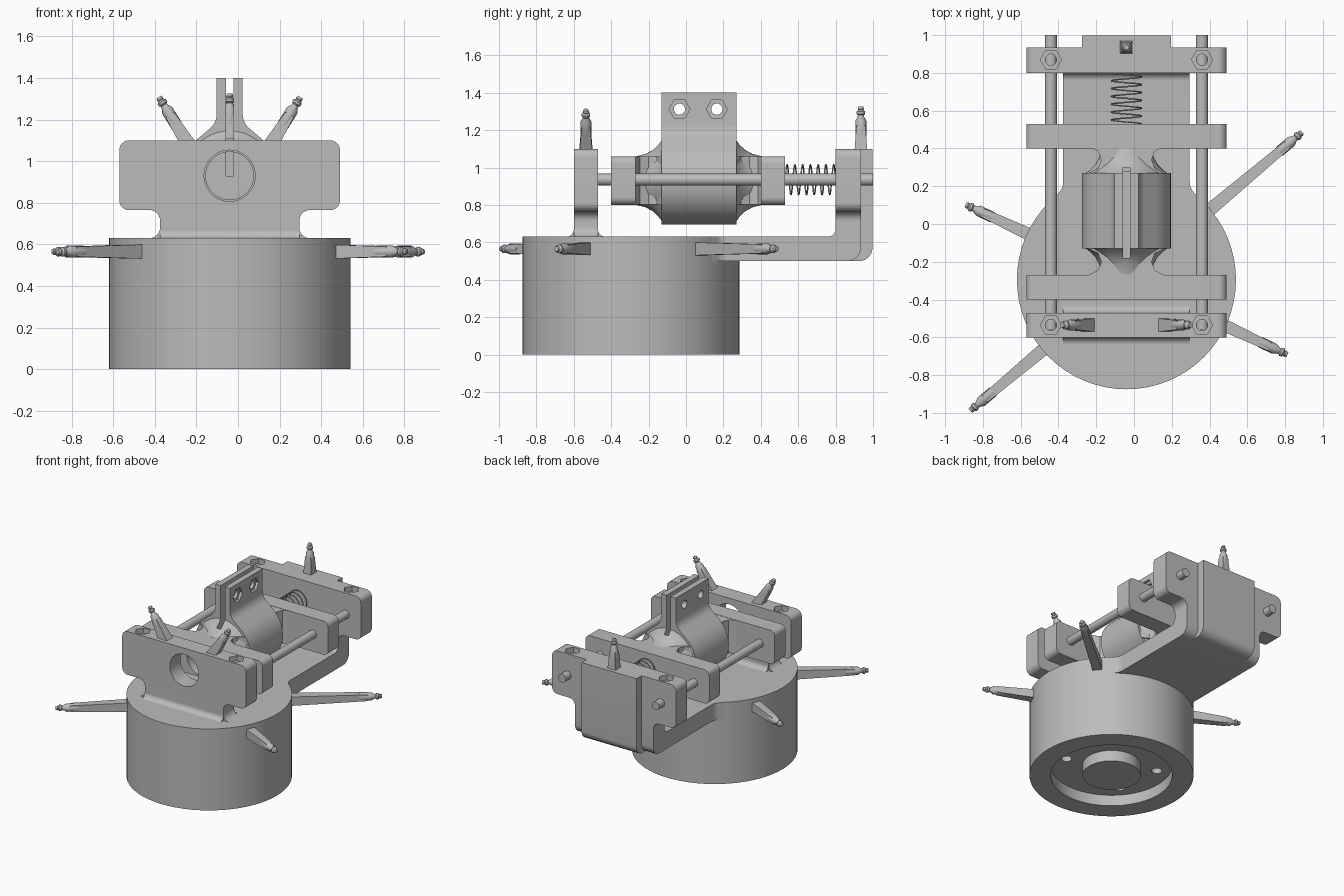
import bpy, bmesh, math
from mathutils import Vector, Matrix

cube = bpy.data.objects.get("Cube")
if cube:
    bpy.data.objects.remove(cube, do_unlink=True)

CX, CZ, DY = -0.04, 0.93, -0.295      # mechanism axis and drum centre
grey = bpy.data.materials.new("plain_grey")
grey.use_nodes = True
grey.diffuse_color = (0.5, 0.5, 0.5, 1)
grey.node_tree.nodes["Principled BSDF"].inputs["Base Color"].default_value = (0.5, 0.5, 0.5, 1)


def finish(name, bm):
    bmesh.ops.remove_doubles(bm, verts=bm.verts, dist=1e-5)
    bmesh.ops.recalc_face_normals(bm, faces=bm.faces)
    me = bpy.data.meshes.new(name)
    bm.to_mesh(me)
    bm.free()
    me.materials.append(grey)
    ob = bpy.data.objects.new(name, me)
    bpy.context.collection.objects.link(ob)
    return ob


def fillet(pts, n=6):
    """Round each corner given as (u, v, radius); plain (u, v) stays sharp."""
    out = []
    for i, p in enumerate(pts):
        c = Vector(p[:2])
        if len(p) < 3:
            out.append(c)
            continue
        a = (Vector(pts[i - 1][:2]) - c).normalized()
        b = (Vector(pts[(i + 1) % len(pts)][:2]) - c).normalized()
        half = a.angle(b) / 2
        mid = c + (a + b).normalized() * p[2] / math.sin(half)
        t = p[2] / math.tan(half)
        s, e = c + a * t - mid, c + b * t - mid
        for k in range(n + 1):
            out.append(mid + s.lerp(e, k / n).normalized() * p[2])
    return out


def prism(name, pts, axis, lo, hi):
    """Extrude a rounded outline along a world axis."""
    place = {"x": lambda u, v, w: (w, u, v), "y": lambda u, v, w: (u, w, v),
             "z": lambda u, v, w: (u, v, w)}[axis]
    bm = bmesh.new()
    flat = fillet(pts)
    rings = [[bm.verts.new(place(p[0], p[1], w)) for p in flat] for w in (lo, hi)]
    for r in rings:
        bm.faces.new(r)
    for i in range(len(flat)):
        bm.faces.new([rings[0][i - 1], rings[0][i], rings[1][i], rings[1][i - 1]])
    return finish(name, bm)


def mirrored(half):
    """Full outline around the mechanism axis from its +x half."""
    return ([(CX + p[0], *p[1:]) for p in half]
            + [(CX - p[0], *p[1:]) for p in reversed(half)])


def lathe(name, pts, base, direction=(0, 0, 1), segs=32):
    """Revolve (radius, height) points around a direction."""
    bm = bmesh.new()
    rings = []
    for r, h in [(0, pts[0][1])] + pts + [(0, pts[-1][1])]:
        rings.append([bm.verts.new((r * math.cos(k * math.tau / segs),
                                    r * math.sin(k * math.tau / segs), h)) for k in range(segs)])
    for a, b in zip(rings, rings[1:]):
        for k in range(segs):
            bm.faces.new([a[k - 1], a[k], b[k], b[k - 1]])
    turn = Vector(direction).to_track_quat("Z", "Y").to_matrix().to_4x4()
    bm.transform(Matrix.Translation(base) @ turn)
    bmesh.ops.remove_doubles(bm, verts=bm.verts, dist=1e-5)
    bmesh.ops.dissolve_degenerate(bm, edges=bm.edges, dist=1e-6)
    return finish(name, bm)


def cyl(name, r, base, direction, length, segs=32):
    return lathe(name, [(r, 0), (r, length)], base, direction, segs)


def cut(targets, cutters):
    """Subtract cutters from targets, then discard the cutters."""
    for ob in targets:
        for c in cutters:
            m = ob.modifiers.new("cut", "BOOLEAN")
            m.operation, m.solver, m.object = "DIFFERENCE", "EXACT", c
        bpy.context.view_layer.update()
        dg = bpy.context.evaluated_depsgraph_get()
        me = bpy.data.meshes.new_from_object(ob.evaluated_get(dg))
        ob.modifiers.clear()
        ob.data = me
    for c in cutters:
        bpy.data.objects.remove(c, do_unlink=True)


def nozzle(name, base, direction, length):
    """Square tapered stem with a round barbed tip."""
    d = Vector(direction).normalized()
    q, s = math.sqrt(2), length - 0.1
    stem = lathe(name + "_stem", [(0.036 * q, 0), (0.024 * q, s)], base, d, 4)
    turn = d.to_track_quat("Z", "Y").to_matrix().to_4x4()
    m = Matrix.Translation(base) @ turn
    stem.data.transform(m @ Matrix.Rotation(math.pi / 4, 4, "Z") @ m.inverted())
    tip = [(0.029, 0), (0.029, -0.075), (0.018, -0.055), (0.016, -0.045), (0.023, -0.038),
           (0.023, -0.026), (0.014, -0.018), (0.017, -0.012), (0.013, 0)]
    lathe(name + "_tip", [(r, h + (length if i else s - 0.06)) for i, (r, h) in enumerate(tip)],
          base, d, 16)


# Drum with a ring groove underneath, and its lid
drum = lathe("drum", [(0.205, 0), (0.205, 0.085), (0.43, 0.085), (0.43, 0), (0.58, 0), (0.58, 0.53)],
             (CX, DY, 0), segs=64)
lathe("drum_lid", [(0.58, 0.53), (0.58, 0.63)], (CX, DY, 0), segs=64)
holes = []
for i, (deg, reach) in enumerate([(40, 1.215), (155, 0.94), (220, 1.08), (-25, 0.94)]):
    d = Vector((math.cos(math.radians(deg)), math.sin(math.radians(deg)), 0))
    centre = Vector((CX, DY, 0))
    nozzle(f"drum_nozzle_{i + 1}", centre + d * 0.5 + Vector((0, 0, 0.565)), d, reach - 0.5)
    holes.append(cyl("hole_cutter", 0.037, centre + d * 0.33 + Vector((0, 0, 0.05)), (0, 0, 1), 0.3))
cut([drum], holes)

# Front upright with flared foot
ears = [(0.53, 1.1, 0.045), (0.53, 0.765, 0.045), (0.335, 0.765, 0.05)]
front_plate = prism("front_plate", mirrored(ears + [(0.335, 0.63, 0.05), (0.39, 0.63), (0.39, 0.6)]),
                    "y", -0.6, -0.47)
prism("front_plate_foot", [(-0.64, 0.6), (-0.64, 0.63), (-0.6, 0.63, 0.038), (-0.6, 0.72),
                           (-0.47, 0.72), (-0.47, 0.63, 0.038), (-0.43, 0.63), (-0.43, 0.6)],
      "x", CX - 0.335, CX + 0.335)
cut([front_plate], [cyl("bore_cutter", 0.123, (CX, -0.7, CZ), (0, 1, 0), 0.3, 48)])

# Rear bracket: arm, bend, eared plate and raised pad
prism("rear_arm", mirrored([(0.335, 0.5), (0.335, 0.19, 0.08), (0.45, 0.07), (0.45, -0.1)]),
      "z", 0.5, 0.63)
prism("rear_bend", [(0.5, 0.5), (0.935, 0.5, 0.07), (0.935, 0.9), (0.8, 0.9), (0.8, 0.63, 0.04),
                    (0.5, 0.63)], "x", CX - 0.335, CX + 0.335)
rear_plate = prism("rear_plate", mirrored(ears + [(0.335, 0.6)]), "y", 0.8, 0.935)
prism("rear_pad", [(0.85, 0.5), (0.997, 0.5, 0.07), (0.997, 1.1), (0.9, 1.1), (0.9, 0.6), (0.85, 0.6)],
      "x", CX - 0.235, CX + 0.235)

# Hexagonal screw pockets on both plates
for plate, y in ((front_plate, -0.535), (rear_plate, 0.87)):
    for x in (CX - 0.4, CX + 0.4):
        cut([plate], [cyl("pocket_cutter", 0.056, (x, y, 1.06), (0, 0, 1), 0.1, 6),
                      cyl("screw_cutter", 0.03, (x, y, 0.95), (0, 0, 1), 0.2)])

# Nozzles on top of the plates
for side, word in ((1, "left"), (-1, "right")):
    nozzle(f"front_{word}_nozzle", (CX + side * 0.195, -0.535, 1.075), (side * 0.53, 0, 0.85), 0.275)
nozzle("rear_nozzle", (CX, 0.935, 1.06), (0, 0, 1), 0.265)

# Guide rods
for side, word in ((1, "left"), (-1, "right")):
    cyl(f"{word}_guide_rod", 0.032, (CX + side * 0.4, -0.56, 0.935), (0, 1, 0), 1.56)

# Sliding carriage: two blocks, two necks and a split clamp
block = mirrored([(0.53, 1.06, 0.04), (0.53, 0.8, 0.04)])
front_block = prism("carriage_front_block", block, "y", -0.4, -0.27)
prism("carriage_rear_block", block, "y", 0.4, 0.53)
necks = []
for s, word in ((-1, "front"), (1, "rear")):
    web = [(0.2, 0.07 + s * 0.2), (0.15, 0.07 + s * 0.225), (0.133, 0.07 + s * 0.27),
           (0.15, 0.07 + s * 0.315), (0.2, 0.07 + s * 0.34)]
    necks.append(prism(f"carriage_{word}_web", mirrored(web), "z", CZ - 0.128, CZ + 0.128))
    necks.append(lathe(f"carriage_{word}_neck", [(0.23, 0.19), (0.195, 0.215), (0.165, 0.245),
                                                 (0.143, 0.285), (0.13, 0.335)],
                       (CX, 0.07, CZ), (0, s, 0), 48))
arc = [math.radians(48 - k * 138 / 24) for k in range(25)]
clamp = prism("carriage_clamp", mirrored([(0.0625, 1.4), (0.0625, 1.185, 0.09)] +
              [(0.235 * math.cos(a), CZ + 0.235 * math.sin(a)) for a in arc[:-1]]), "y", -0.13, 0.27)
cut([front_block, clamp] + necks,
    [cyl("bore_cutter", 0.115, (CX, -0.45, CZ), (0, 1, 0), 0.725, 48),
     prism("slit_cutter", mirrored([(0.018, 1.5), (0.018, CZ)]), "y", -0.18, 0.3)])
for y in (-0.035, 0.165):
    cut([clamp], [cyl("bolt_cutter", 0.03, (CX - 0.2, y, 1.312), (1, 0, 0), 0.4),
                  cyl("nut_cutter", 0.056, (CX + 0.042, y, 1.312), (1, 0, 0), 0.1, 6)])

# Compression spring
curve = bpy.data.curves.new("spring", "CURVE")
curve.dimensions, curve.bevel_depth, curve.bevel_resolution = "3D", 0.004, 1
line = curve.splines.new("POLY")
turns, steps = 6.5, 160
line.points.add(steps)
for i, p in enumerate(line.points):
    a = i / steps * turns * math.tau
    p.co = (CX + 0.08 * math.cos(a), 0.53 + 0.27 * i / steps, 0.935 + 0.08 * math.sin(a), 1)
curve.materials.append(grey)
bpy.context.collection.objects.link(bpy.data.objects.new("spring", curve))

# Smooth rounded faces, keep edges sharp
bpy.ops.object.select_all(action="DESELECT")
for ob in bpy.context.collection.objects:
    if ob.type == "MESH":
        ob.select_set(True)
        bpy.context.view_layer.objects.active = ob
bpy.ops.object.shade_smooth_by_angle(angle=math.radians(30))
